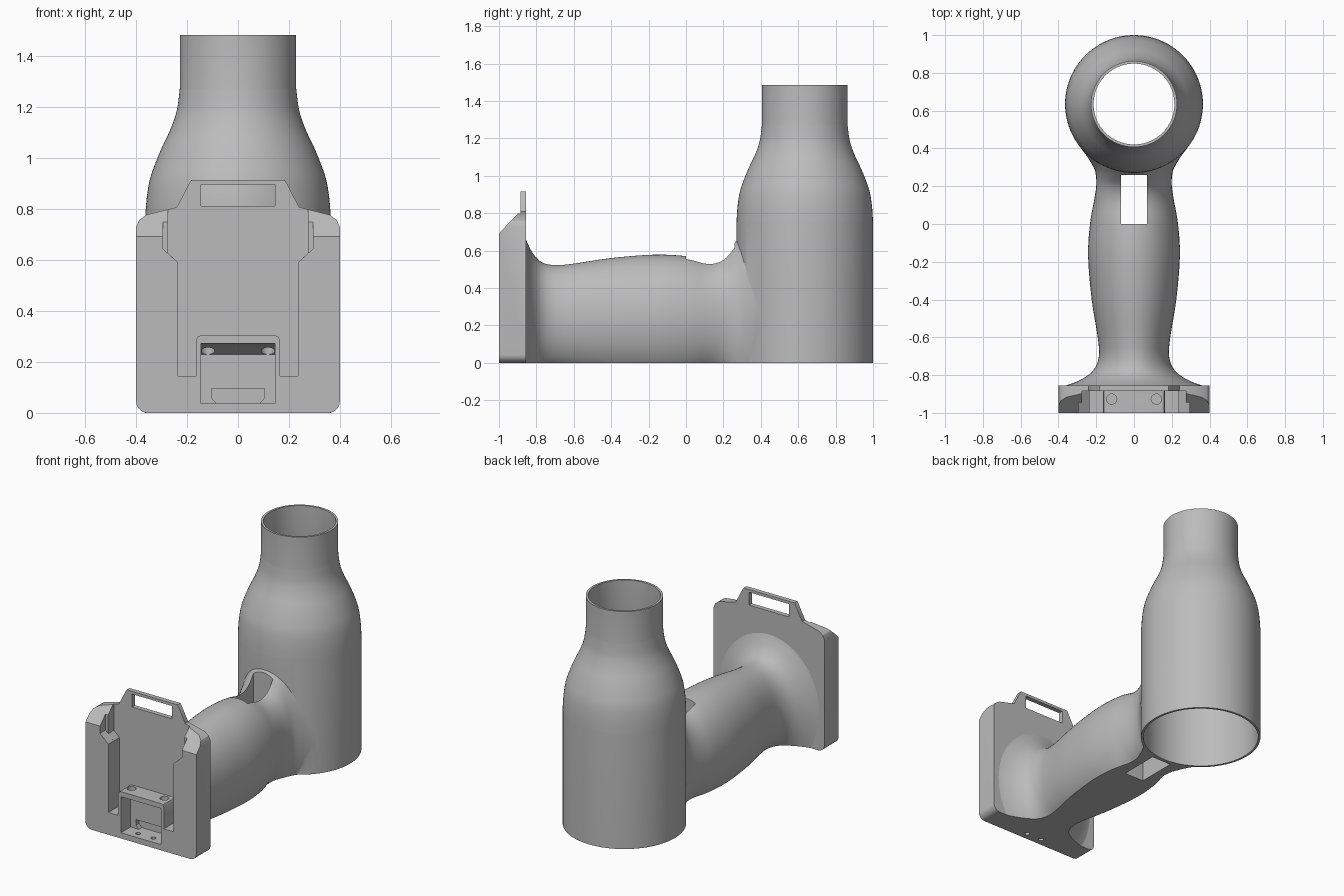
import bpy, bmesh, math
from mathutils import Vector

default = bpy.data.objects.get("Cube")
if default:
    bpy.data.objects.remove(default, do_unlink=True)

grey = bpy.data.materials.new("plain_grey")
grey.use_nodes = True
grey.diffuse_color = (0.5, 0.5, 0.5, 1)
grey.node_tree.nodes["Principled BSDF"].inputs["Base Color"].default_value = (0.5, 0.5, 0.5, 1)


def finish(name, bm):
    bmesh.ops.recalc_face_normals(bm, faces=bm.faces)
    mesh = bpy.data.meshes.new(name)
    bm.to_mesh(mesh)
    bm.free()
    mesh.materials.append(grey)
    ob = bpy.data.objects.new(name, mesh)
    bpy.context.collection.objects.link(ob)
    return ob


def prism(name, outline, start, end, axis="y"):
    """Extrude an (x, z) outline along y, or a (y, z) outline along x."""
    def place(a, z, d):
        return (a, d, z) if axis == "y" else (d, a, z)
    bm = bmesh.new()
    rings = [[bm.verts.new(place(a, z, d)) for a, z in outline] for d in (start, end)]
    bridge(bm, rings)
    return finish(name, bm)


def bridge(bm, rings):
    """Join closed rings into a capped solid."""
    n = len(rings[0])
    for r, s in zip(rings, rings[1:]):
        for i in range(n):
            j = (i + 1) % n
            bm.faces.new((r[i], r[j], s[j], s[i]))
    bm.faces.new(rings[0])
    bm.faces.new(rings[-1])


def box(name, x, y, z):
    return prism(name, [(x[0], z[0]), (x[1], z[0]), (x[1], z[1]), (x[0], z[1])], *y)


def lathe(name, profile, x=0, y=0, sides=96):
    """Solid of revolution about a vertical axis from (radius, z) points."""
    bm = bmesh.new()
    turn = [2 * math.pi * i / sides for i in range(sides)]
    bridge(bm, [[bm.verts.new((x + r * math.cos(t), y + r * math.sin(t), z)) for t in turn]
                for r, z in profile])
    return finish(name, bm)


def smooth(points, steps=5):
    """Catmull-Rom curve through the points."""
    p = [Vector(q) for q in points]
    p = [p[0]] + p + [p[-1]]
    out = []
    for a, b, c, d in zip(p, p[1:], p[2:], p[3:]):
        for k in range(steps):
            t = k / steps
            out.append(b + (c - a) * t / 2 + (a * 2 - b * 5 + c * 4 - d) * t * t / 2
                       + (b * 3 - a - c * 3 + d) * t ** 3 / 2)
    return out + [p[-1]]


def mirrored(half):
    return half + [(-x, z) for x, z in reversed(half)]


def boolean(ob, other, operation="DIFFERENCE"):
    mod = ob.modifiers.new(operation.lower(), "BOOLEAN")
    mod.operation, mod.solver, mod.object = operation, "EXACT", other
    select(ob)
    bpy.ops.object.modifier_apply(modifier=mod.name)
    bpy.data.objects.remove(other, do_unlink=True)


def select(ob):
    bpy.ops.object.select_all(action="DESELECT")
    ob.select_set(True)
    bpy.context.view_layer.objects.active = ob


# Bottle-shaped tube, outer skin
TUBE_Y = 0.635
WALL = 0.014
shoulder = [tuple(p) for p in smooth([(0.365, 0.75), (0.36, 0.83), (0.348, 0.91), (0.325, 0.98),
                                      (0.298, 1.045), (0.265, 1.115), (0.24, 1.19), (0.228, 1.28)])]
tube = lathe("tube_and_handle", [(0.365, 0)] + shoulder + [(0.228, 1.485)], y=TUBE_Y)

# Handle: elliptical sections (y, half width, top), flared at both ends
stations = smooth([(-0.862, 0.39, 0.68), (-0.845, 0.33, 0.635), (-0.815, 0.265, 0.58),
                   (-0.77, 0.212, 0.537), (-0.7, 0.186, 0.522), (-0.6, 0.192, 0.53),
                   (-0.4, 0.224, 0.56), (-0.17, 0.243, 0.578), (0, 0.233, 0.57),
                   (0.12, 0.212, 0.545), (0.2, 0.2, 0.57), (0.26, 0.202, 0.64),
                   (0.3, 0.214, 0.69), (0.36, 0.25, 0.73), (0.4, 0.282, 0.74)], 4)
MID = 0.24
bm = bmesh.new()
turn = [2 * math.pi * i / 72 for i in range(72)]
bridge(bm, [[bm.verts.new((w * math.cos(t), y, MID + (top - MID) * math.sin(t))) for t in turn]
            for y, w, top in stations])
# Flat underside
cut = bmesh.ops.bisect_plane(bm, geom=bm.verts[:] + bm.edges[:] + bm.faces[:],
                             plane_co=(0, 0, 0), plane_no=(0, 0, 1), clear_inner=True)
bmesh.ops.holes_fill(bm, edges=[e for e in bm.edges if e.is_boundary])
handle = finish("handle", bm)
boolean(tube, handle, "UNION")

# Hollow bore and the slot through the handle
bore = lathe("bore", [(0.365 - WALL, -0.1)] + [(r - WALL, z) for r, z in shoulder]
             + [(0.228 - WALL, 1.6)], y=TUBE_Y)
boolean(tube, bore)
boolean(tube, box("slot", (-0.07, 0.07), (0, 0.26), (-0.1, 0.9)))

# Mounting plate with rounded bottom corners
R = 0.045
corner = [(0.4 - R + R * math.sin(a), R - R * math.cos(a))
          for a in [math.pi / 2 * i / 8 for i in range(9)]]
FRONT, FLOOR, BACK = -1.0, -0.885, -0.855
plate = prism("mounting_plate",
              mirrored(corner + [(0.4, 0.73), (0.388, 0.758), (0.36, 0.778), (0.24, 0.808)]),
              FRONT, BACK)

# Sloped upper front edge
boolean(plate, prism("slope", [(-1.1, 0.588), (FLOOR, 0.812), (FLOOR, 1), (-1.1, 1)], -1, 1, "x"))

# Sliding channel around the latch block, with shallow shoulders
boolean(plate, prism("channel", mirrored([(0.145, 0.305), (0.158, 0.3), (0.165, 0.285),
                                          (0.165, 0.145), (0.235, 0.145), (0.235, 0.59),
                                          (0.275, 0.627), (0.275, 1)]), -1.1, FLOOR))
for side in (-1, 1):
    boolean(plate, prism("shoulder", [(side * x, z) for x, z in (
        (0.2, 0.558), (0.295, 0.645), (0.295, 0.75), (0.27, 0.775), (0.2, 0.775))], -1.1, -0.945))

# Latch cavity, its back recess and screw holes
boolean(plate, prism("cavity", [(-1.1, 0.272), (-0.985, 0.272), (-0.9, 0.23), (-0.9, 0.037),
                                (-1.1, 0.037)], -0.145, 0.145, "x"))
boolean(plate, prism("recess", [(-0.105, 0.06), (-0.085, 0.037), (0.085, 0.037), (0.105, 0.06),
                                (0.105, 0.095), (-0.105, 0.095)], -0.95, -0.87))
for side in (-1, 1):
    boolean(plate, lathe("upper_hole", [(0.027, 0.2), (0.027, 0.4)], side * 0.118, -0.927, 24))
    boolean(plate, lathe("lower_hole", [(0.015, -0.1), (0.015, 0.1)], side * 0.055, -0.95, 24))

# Strap loop on top
loop = prism("strap_loop", mirrored([(0.24, 0.78), (0.24, 0.808), (0.19, 0.905), (0.183, 0.915)]),
             FLOOR, BACK)
boolean(loop, box("strap_slot", (-0.145, 0.145), (-1, -0.8), (0.813, 0.897)))

for ob in (tube, plate, loop):
    select(ob)
    bpy.ops.object.shade_smooth_by_angle(angle=math.radians(30))
